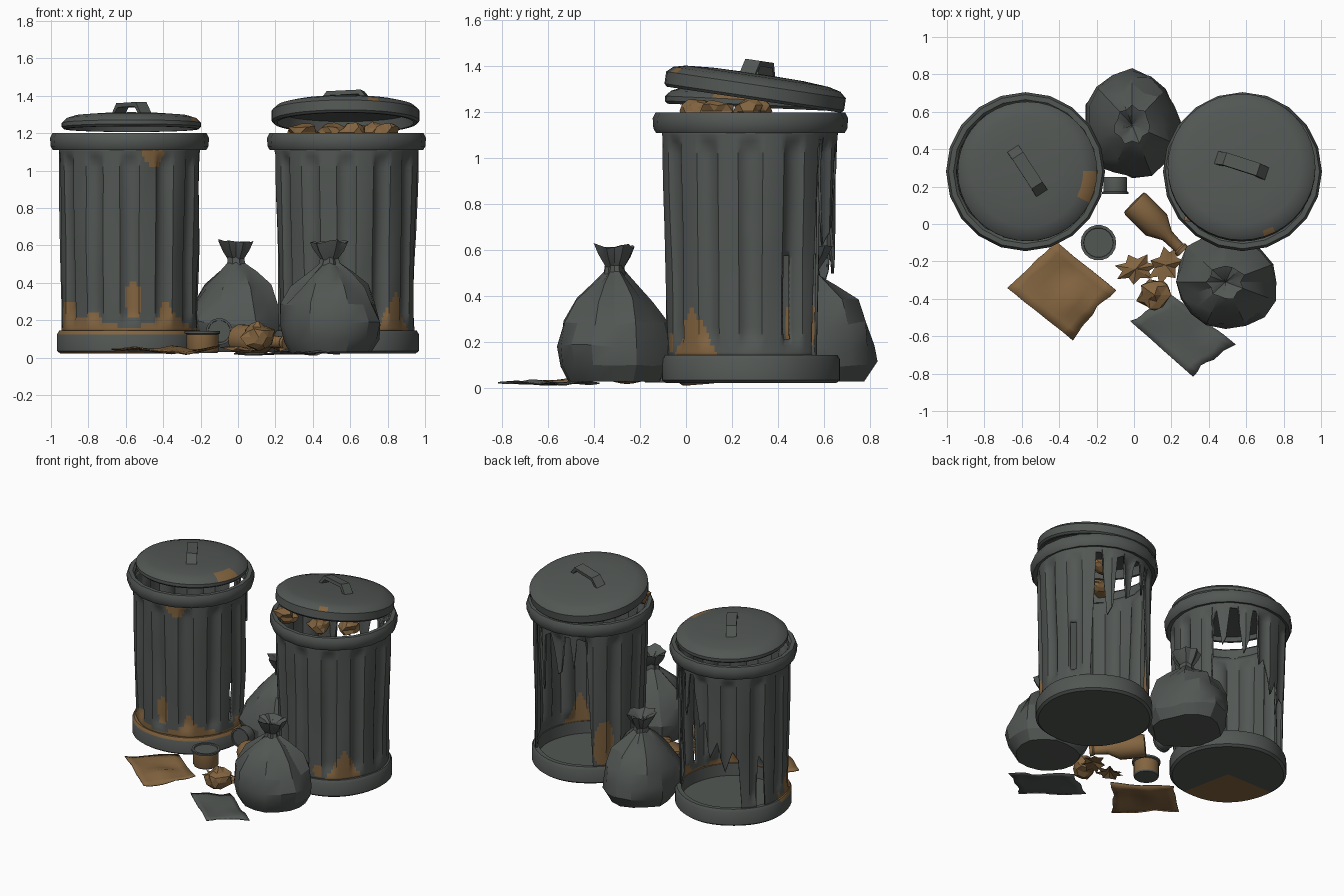
import bpy, bmesh, math, random
from mathutils import Matrix, Vector, noise

if "Cube" in bpy.data.objects:
    bpy.data.objects.remove(bpy.data.objects["Cube"])

random.seed(4)
RAD = math.radians


def material(name, rgb):
    m = bpy.data.materials.new(name)
    m.diffuse_color = (*rgb, 1)
    m.use_nodes = True
    m.node_tree.nodes["Principled BSDF"].inputs["Base Color"].default_value = m.diffuse_color
    return m


GREY = material("dark grey", (0.085, 0.095, 0.088))
BROWN = material("rust brown", (0.23, 0.13, 0.052))


def build(name, verts, faces, mats=(GREY,), matrix=Matrix(), rule=None, angle=35):
    me = bpy.data.meshes.new(name)
    me.from_pydata([tuple(v) for v in verts], [], faces)
    bm = bmesh.new()
    bm.from_mesh(me)
    bmesh.ops.remove_doubles(bm, verts=bm.verts, dist=1e-5)
    bmesh.ops.recalc_face_normals(bm, faces=bm.faces)
    if rule:
        for f in bm.faces:
            f.material_index = int(rule(f.calc_center_median()))
    bm.transform(matrix)
    bm.to_mesh(me)
    bm.free()
    for m in mats:
        me.materials.append(m)
    ob = bpy.data.objects.new(name, me)
    bpy.context.collection.objects.link(ob)
    bpy.context.view_layer.objects.active = ob
    ob.select_set(True)
    bpy.ops.object.shade_smooth_by_angle(angle=RAD(angle))
    ob.select_set(False)
    return ob


def revolve(profile, n, shape=lambda r, a, z: (r, z)):
    verts, faces, k = [], [], len(profile)
    for i in range(n):
        a = 2 * math.pi * i / n
        for r, z in profile:
            r2, z2 = shape(r, a, z)
            verts.append((r2 * math.cos(a), r2 * math.sin(a), z2))
    for i in range(n):
        j = (i + 1) % n
        for s in range(k - 1):
            q = [i * k + s, j * k + s, j * k + s + 1, i * k + s + 1]
            if profile[s][0] == 0:
                q.pop(1)
            elif profile[s + 1][0] == 0:
                q.pop(2)
            faces.append(q)
    return verts, faces


def azimuth(c):
    return math.degrees(math.atan2(c[1], c[0]))


def lerp_table(table, x):
    for (a, u), (b, v) in zip(table, table[1:]):
        if a <= x <= b:
            return u + (v - u) * (x - a) / (b - a)
    return 0.13


# Fluted bin wall, torn away at the back; table gives its lower edge by azimuth
def bin_wall(name, centre, tears, slots, rust):
    n, rows, verts, faces = 180, 36, [], []
    for i in range(n):
        deg = i * 2 - 180
        a, low = RAD(deg), lerp_table(tears, deg)
        for k in range(rows + 1):
            z = low + (1.13 - low) * k / rows
            fade = max(0, min(1, (z - 0.17) / 0.06, (1.1 - z) / 0.06))
            r = 0.362 + 0.02 * (z - 0.14)
            r -= 0.024 * fade * max(0, math.cos(12 * a)) ** 0.6
            r += 0.012 * noise.noise((math.cos(a) * 2, math.sin(a) * 2, z * 2 + centre[0]))
            verts.append((r * math.cos(a), r * math.sin(a), z))
    for i in range(n):
        j, deg = (i + 1) % n, i * 2 - 179
        for k in range(rows):
            q = [i * (rows + 1) + k, j * (rows + 1) + k, j * (rows + 1) + k + 1, i * (rows + 1) + k + 1]
            zc = sum(verts[v][2] for v in q) / 4
            if not any(a0 < deg < a1 and z0 < zc < z1 for a0, a1, z0, z1 in slots):
                faces.append(q)
    ob = build(name, verts, faces, (GREY, BROWN), Matrix.Translation(centre), rust)
    mod = ob.modifiers.new("thickness", "SOLIDIFY")
    mod.thickness, mod.offset = 0.012, -1


def patch(c, a0, z0, da, dz):
    w = 0.35 * noise.noise((c[0] * 9, c[1] * 9, c[2] * 9))
    return ((azimuth(c) - a0) / da) ** 2 + ((c[2] - z0) / dz) ** 2 < 1 + w


def left_rust(c):
    az = azimuth(c)
    edge = 0.19 + 0.04 * math.sin(RAD(az * 5)) + 0.03 * noise.noise((az / 9, 0, 0))
    return ((az < 10 and c[2] < edge) or patch(c, -87, 0.31, 8, 0.1)
            or patch(c, -70, 1.09, 9, 0.07) or patch(c, -57, 0.24, 5, 0.06)
            or patch(c, -155, 0.22, 14, 0.09))


def right_rust(c):
    d = abs(azimuth(c) + 44)
    return (d < 20 and c[2] < 0.36 - 0.011 * d) or patch(c, -72, 0.2, 5, 0.04) or patch(c, 140, 0.3, 12, 0.16)


LEFT, RIGHT = Vector((-0.58, 0.28, 0)), Vector((0.58, 0.28, 0))
bin_wall("left_bin_wall", LEFT,
         [(30, .13), (34, 1.0), (38, 1.08), (44, .8), (48, .85), (52, 1.08), (60, 1.08), (66, .75), (72, .85),
          (75, 1.08), (80, 1.08), (86, .7), (92, .75), (100, .5), (108, .62), (116, .4), (124, .55), (130, .5),
          (134, .13), (150, .13), (154, .5), (158, .45), (160, .13)],
         [(-10, -2, 0.2, 0.5)], left_rust)
bin_wall("right_bin_wall", RIGHT,
         [(46, .13), (48, .5), (52, 1.08), (58, 1.08), (64, .62), (70, .7), (74, 1.05), (82, 1.08), (88, .78),
          (92, .8), (97, 1.08), (104, 1.08), (108, .85), (112, 1.08), (120, 1.05), (124, .6), (128, .13)],
         [(24, 31, 0.22, 0.57)], right_rust)

# Bin rims and bases
RIM = [(0.375, 1.12), (0.41, 1.11), (0.422, 1.13), (0.425, 1.175), (0.412, 1.2), (0.385, 1.2), (0.37, 1.185), (0.375, 1.12)]
BASE = [(0, 0.022), (0.37, 0.022), (0.387, 0.035), (0.387, 0.125), (0.375, 0.145), (0.345, 0.145), (0.34, 0.06), (0, 0.06)]
for side, c in (("left", LEFT), ("right", RIGHT)):
    v, f = revolve(RIM, 20)
    build(side + "_bin_rim", v, f, matrix=Matrix.Translation(c))
    v, f = revolve(BASE, 60, lambda r, a, z: (r * (1 + 0.008 * math.sin(5 * a)), z))
    rust = (lambda p: azimuth(p) < 20 and (p.z > 0.13 or (p.z < 0.04 and azimuth(p) < -80))) if side == "left" else None
    build(side + "_bin_base", v, f, (GREY, BROWN), Matrix.Translation(c), rust)


# Lids with arched handles
def lid(side, pos, tilt, R, h, dome, turn, rust):
    mat = Matrix.Translation(pos) @ Matrix.Rotation(RAD(tilt), 4, "X")
    prof = [(0, dome), (R * .5, dome - .003), (R * .8, dome - .012), (R * .93, h), (R, h - .025), (R, .012),
            (R - .012, 0), (R - .03, 0), (R - .04, h - .03), (0, dome - .03)]
    v, f = revolve(prof, 40)
    build(side + "_lid", v, f, (GREY, BROWN), mat, rust)
    arch = [(-.15, 0), (-.095, .068), (.095, .068), (.15, 0), (.125, 0), (.083, .045), (-.083, .045), (-.125, 0)]
    v = [(x, y, z + dome - .012) for y in (-.035, .035) for x, z in arch]
    f = [(i, (i + 1) % 8, (i + 1) % 8 + 8, i + 8) for i in range(8)]
    f += [(o + a, o + b, o + c, o + d) for o in (0, 8) for a, b, c, d in ((0, 1, 6, 7), (1, 2, 5, 6), (2, 3, 4, 5))]
    build(side + "_lid_handle", v, f, matrix=mat @ Matrix.Rotation(RAD(turn), 4, "Z"))


lid("left", (-0.57, 0.28, 1.222), -2.5, 0.373, 0.058, 0.085, -57,
    lambda c: -28 < azimuth(c) < -2 and c.z > 0.03 and c.xy.length > 0.31)
lid("right", (0.575, 0.295, 1.255), -8.5, 0.395, 0.09, 0.115, -18,
    lambda c: -76 < azimuth(c) < -62 and c.z > 0.06 and c.xy.length > 0.35)

# Tied rubbish bags
BAG = [(0, .035), (.12, .03), (.225, .03), (.265, .1), (.27, .18), (.245, .28), (.185, .38), (.11, .45),
       (.05, .5), (.045, .53), (.075, .575), (.095, .62), (.05, .6), (0, .55)]


def bag(name, pos, sx, sy, seed):
    def crumple(r, a, z):
        p = noise.noise((math.cos(a) * 1.8 + seed, math.sin(a) * 1.8, z * 5))
        pleat = 0.12 * math.cos(7 * a + seed) if z > 0.33 else 0
        return r * (1 + 0.16 * p + pleat), z + (0.025 * p if z > 0.05 else 0)
    v, f = revolve(BAG, 16, crumple)
    build(name, v, f, matrix=Matrix.Translation(pos) @ Matrix.Diagonal((sx, sy, 1, 1)), angle=24)


bag("front_bag", (0.49, -0.31, 0), 1.02, 0.92, 3)
bag("back_bag", (-0.01, 0.53, 0), 0.97, 1.03, 8)


# Flat sheets of litter
def sheet(name, corners, mat, z, bump):
    a, b, c, d = [Vector(p) for p in corners]
    n, v = 8, []
    for i in range(n + 1):
        for j in range(n + 1):
            s, t = i / n, j / n
            p = (a * (1 - s) + b * s) * (1 - t) + (d * (1 - s) + c * s) * t
            edge = 0.03 * noise.noise((p.x * 9, p.y * 9, 2))
            v.append((p.x + edge, p.y - edge, z + bump * noise.noise((p.x * 6, p.y * 6, 0))))
    f = [(i * 9 + j, i * 9 + j + 1, i * 9 + j + 10, i * 9 + j + 9) for i in range(n) for j in range(n)]
    ob = build(name, v, f, (mat,))
    ob.modifiers.new("thickness", "SOLIDIFY").thickness = 0.006


sheet("cardboard_sheet", [(-.68, -.34), (-.33, -.62), (-.1, -.35), (-.41, -.1)], BROWN, 0.04, 0.035)
sheet("grey_sheet", [(-.02, -.52), (.31, -.81), (.54, -.64), (.2, -.38)], GREY, 0.025, 0.02)

# Dry leaves
for k, (x, y, turn) in enumerate([(0.01, -0.24, 10), (0.17, -0.22, 55)]):
    pts = [(0, 0, 0.06)]
    for i in range(14):
        a, r = 2 * math.pi * i / 14, (0.12 if i % 2 == 0 else 0.075)
        pts.append((r * math.cos(a), 0.7 * r * math.sin(a), 0.03 + 0.03 * random.random()))
    build("leaf_%d" % k, pts, [(0, i + 1, (i + 1) % 14 + 1) for i in range(14)], (BROWN,),
          Matrix.Translation((x, y, 0)) @ Matrix.Rotation(RAD(turn), 4, "Z"))

# Cans, upright and on its side
CAN = [(0, 0), (.08, 0), (.085, .01), (.085, .1), (.095, .105), (.095, .118), (.08, .118), (.078, .11), (0, .11)]
v, f = revolve(CAN, 18)
build("upright_can", v, f, (GREY, BROWN), Matrix.Translation((-.19, -.1, .025)), lambda c: 0.005 < c.z < 0.102)
build("lying_can", v, f, (GREY,), Matrix.Translation((-.1, .25, .14)) @ Matrix.Rotation(RAD(90), 4, "X")
      @ Matrix.Scale(0.75, 4))

# Bottle lying on its side
v, f = revolve([(0, 0), (.075, 0), (.08, .015), (.08, .17), (.035, .25), (.03, .34), (.038, .35), (.038, .37), (0, .37)], 14)
d = Vector((0.25, -0.25, -0.02))
build("bottle", v, f, (BROWN,), Matrix.Translation((0, .115, .1)) @ d.to_track_quat("Z", "Y").to_matrix().to_4x4())


# Crumpled scraps on the ground and under the raised lid
def scrap(name, pos, size, mat):
    bm = bmesh.new()
    bmesh.ops.create_icosphere(bm, subdivisions=2, radius=1)
    v = [p.co * random.uniform(0.72, 1.15) for p in bm.verts]
    f = [[q.index for q in p.verts] for p in bm.faces]
    bm.free()
    build(name, v, f, (mat,), Matrix.Translation(pos) @ Matrix.Diagonal((*size, 1)), angle=10)


scrap("paper_ball", (0.11, -0.38, 0.11), (.09, .09, .08), BROWN)
for k, (x, y, sx) in enumerate([(0.34, 0.06, .09), (0.62, 0.05, .08), (0.8, 0.14, .07), (0.5, 0.3, .08), (0.72, 0.27, .07)]):
    scrap("bin_scrap_%d" % k, (x, y, 1.205), (sx, .07, .055), BROWN)
